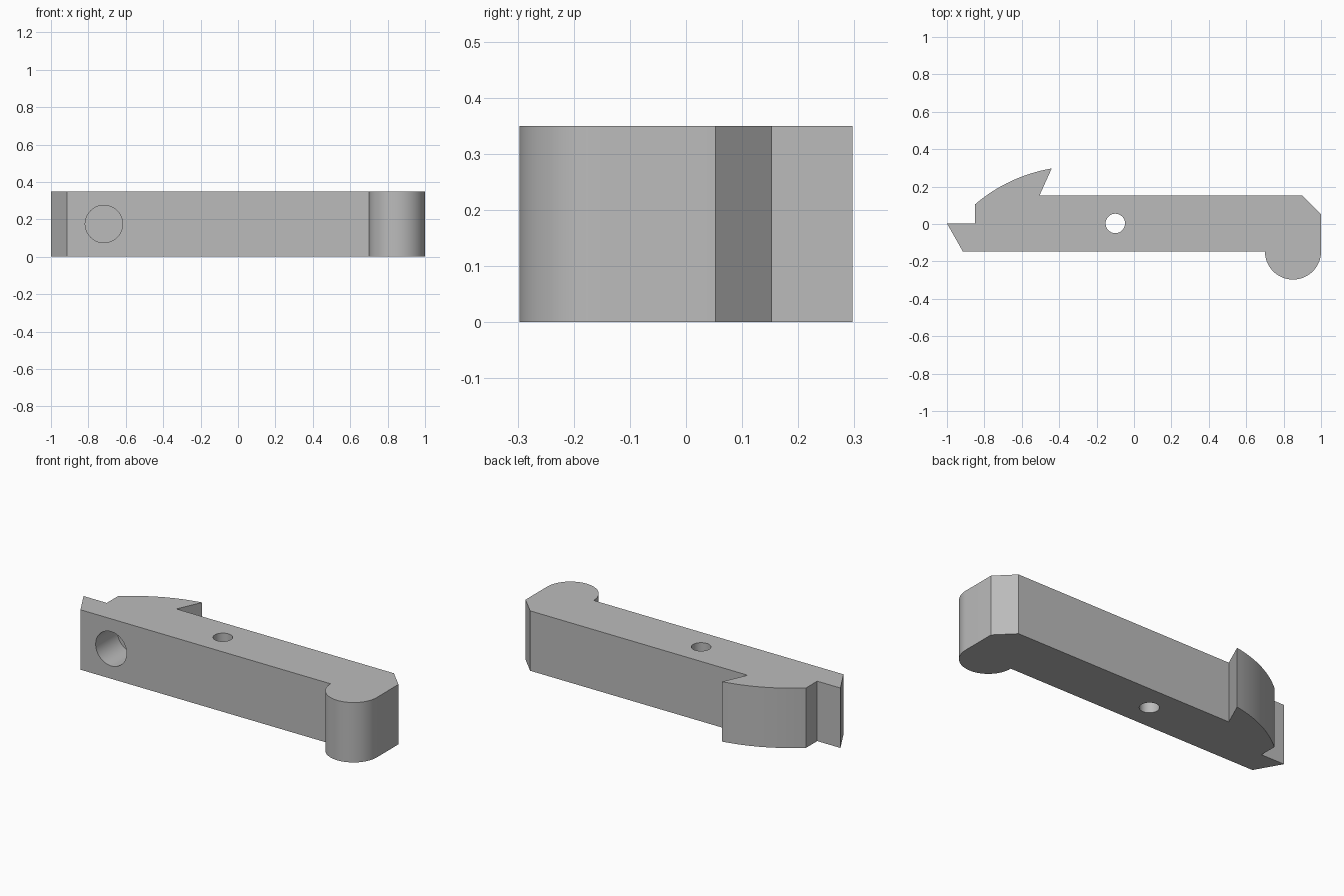
import bpy
from math import sin, cos, pi, radians, atan2, hypot, asin

if "Cube" in bpy.data.objects:
    bpy.data.objects.remove(bpy.data.objects["Cube"], do_unlink=True)

HEIGHT = 0.35
FRONT, BACK, MID = -0.147, 0.153, 0.003


def material(name, value):
    mat = bpy.data.materials.new(name)
    mat.use_nodes = True
    colour = (value, value, value, 1)
    mat.diffuse_color = colour
    mat.node_tree.nodes["Principled BSDF"].inputs["Base Color"].default_value = colour
    return mat


def arc(centre, radius, start, end, steps):
    return [(centre[0] + radius * cos(start + (end - start) * i / steps),
             centre[1] + radius * sin(start + (end - start) * i / steps))
            for i in range(steps + 1)]


def bulge(a, b, radius, steps):
    """Arc from a to b that bulges to the left of the travel direction."""
    dx, dy = b[0] - a[0], b[1] - a[1]
    chord = hypot(dx, dy)
    drop = (radius ** 2 - chord ** 2 / 4) ** 0.5
    centre = ((a[0] + b[0]) / 2 + dy / chord * drop,
              (a[1] + b[1]) / 2 - dx / chord * drop)
    middle = atan2(dx, -dy)
    half = asin(chord / 2 / radius)
    return arc(centre, radius, middle + half, middle - half, steps)


def extrude(name, outline, height):
    n = len(outline)
    verts = [(x, y, z) for z in (0, height) for x, y in outline]
    faces = [list(range(n))[::-1], list(range(n, 2 * n))]
    faces += [(i, (i + 1) % n, (i + 1) % n + n, i + n) for i in range(n)]
    mesh = bpy.data.meshes.new(name)
    mesh.from_pydata(verts, [], faces)
    obj = bpy.data.objects.new(name, mesh)
    bpy.context.collection.objects.link(obj)
    return obj


def drill(target, name, radius, depth, location, rotation=(0, 0, 0)):
    bpy.ops.mesh.primitive_cylinder_add(vertices=48, radius=radius, depth=depth,
                                        location=location, rotation=rotation)
    cutter = bpy.context.object
    cutter.name = name
    bpy.context.view_layer.objects.active = target
    mod = target.modifiers.new(name, "BOOLEAN")
    mod.operation = "DIFFERENCE"
    mod.solver = "EXACT"
    mod.object = cutter
    bpy.ops.object.modifier_apply(modifier=name)
    bpy.data.objects.remove(cutter, do_unlink=True)


# Lever outline, counter-clockwise: rounded foot, chamfered end, hook, pointed tail
outline = [(-0.915, FRONT)]
outline += arc((0.85, FRONT), 0.15, pi, 2 * pi, 32)
outline += [(1, 0.053), (0.9, BACK), (-0.505, BACK)]
outline += bulge((-0.85, 0.105), (-0.44, 0.297), 0.85, 16)[::-1]
outline += [(-0.85, MID), (-1, MID)]
lever = extrude("latch_lever", outline, HEIGHT)
lever.data.materials.append(material("grey", 0.5))

# Pivot hole through the height, blind spring pocket in the front face
drill(lever, "pivot_hole", 0.052, 1, (-0.1, MID, HEIGHT / 2))
drill(lever, "spring_pocket", 0.1, 0.4, (-0.717, FRONT, HEIGHT / 2), (pi / 2, 0, 0))

bpy.ops.object.select_all(action="DESELECT")
lever.select_set(True)
bpy.context.view_layer.objects.active = lever
bpy.ops.object.shade_smooth_by_angle(angle=radians(20))
